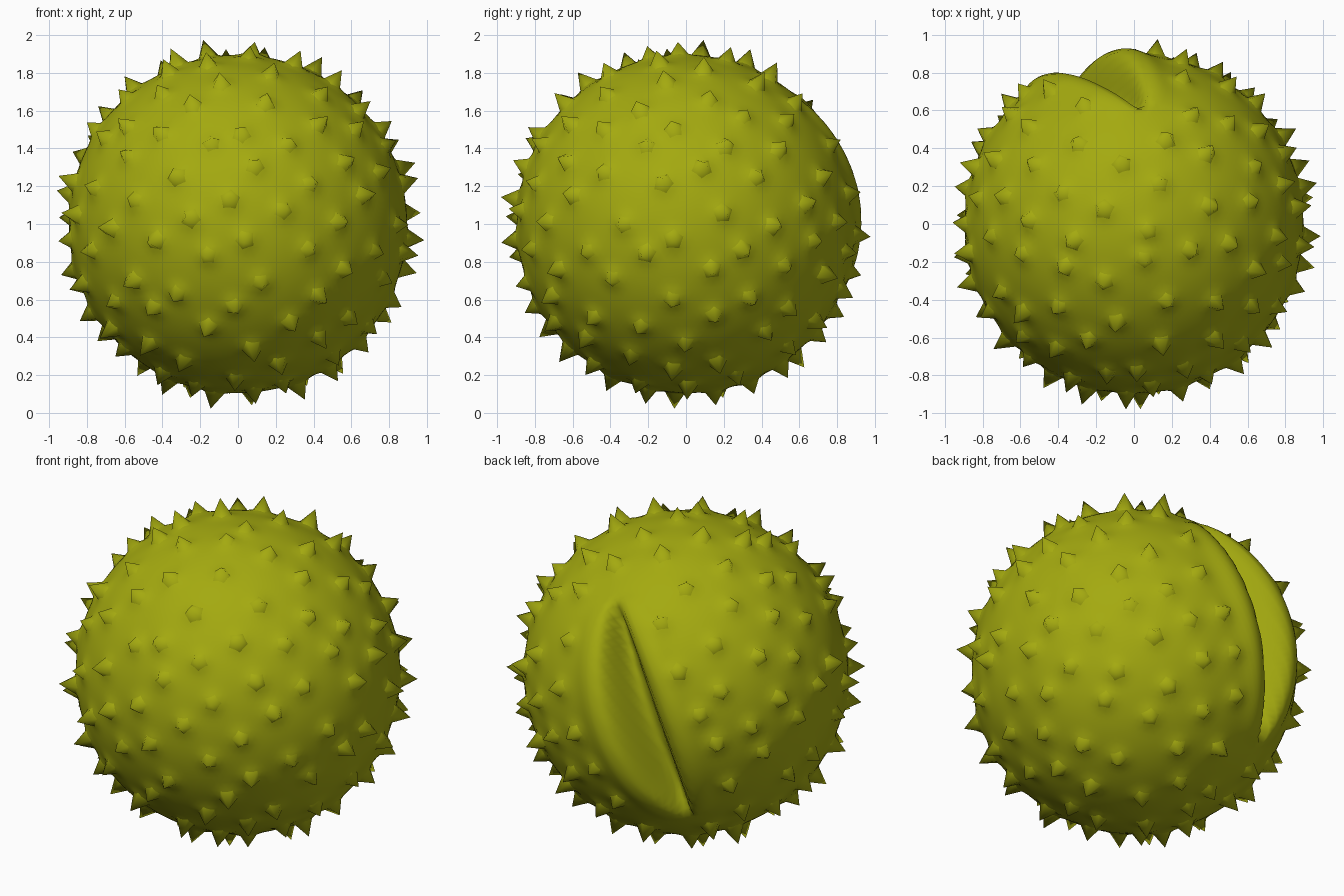
import bpy, bmesh, math, random
from mathutils import Vector, Matrix, kdtree

if "Cube" in bpy.data.objects:
    bpy.data.objects.remove(bpy.data.objects["Cube"])

random.seed(4)
CENTRE = Vector((0, 0, 1))
R = 0.895

mat = bpy.data.materials.new("husk_green")
mat.diffuse_color = (0.37, 0.40, 0.005, 1)
mat.use_nodes = True
mat.node_tree.nodes["Principled BSDF"].inputs["Base Color"].default_value = mat.diffuse_color

# Local frame of the split: runs from its top end to its bottom end on the back
top_end = Vector((0.06, 0.60, 0.66)).normalized()
low_end = Vector((-0.42, 0.56, -0.55)).normalized()
mid = (top_end + low_end).normalized()
along = (top_end - low_end).normalized()
side = along.cross(mid)
HALF = top_end.angle(low_end) / 2


def split_coords(d):
    """Position along the split (-1..1 inside) and sideways angle from it."""
    u = math.atan2(d.dot(along), d.dot(mid)) / HALF
    return u, math.asin(max(-1, min(1, d.dot(side))))


def split_width(u):
    return 0.19 * max(0, 1 - u * u) ** 0.8


def smooth(t):
    t = max(0, min(1, t))
    return t * t * (3 - 2 * t)


def split_offset(d):
    u, v = split_coords(d)
    if abs(u) >= 1:
        return 0
    w = split_width(u)
    fade = max(0, 1 - u * u) ** 0.5
    groove = smooth((w - abs(v)) / (0.75 * w + 0.02))
    lip = math.exp(-((abs(v) - w - 0.07) / 0.09) ** 2)
    return fade * (0.035 * lip - 0.24 * groove)


# Evenly scattered spike directions, leaving the lips of the split bare
N = 170
spikes = []
for i in range(N):
    z = 1 - (2 * i + 1) / N
    a = i * math.pi * (3 - math.sqrt(5))
    s = math.sqrt(1 - z * z)
    jitter = Vector([random.uniform(-0.05, 0.05) for _ in range(3)])
    d = (Vector((s * math.cos(a), s * math.sin(a), z)) + jitter).normalized()
    u, v = split_coords(d)
    if abs(u) < 1.05 and abs(v) < split_width(u) + 0.15:
        continue
    spikes.append(d)
tree = kdtree.KDTree(len(spikes))
for i, d in enumerate(spikes):
    tree.insert(d, i)
tree.balance()


def finish(bm, name):
    me = bpy.data.meshes.new(name)
    bm.to_mesh(me)
    bm.free()
    me.materials.append(mat)
    me.polygons.foreach_set("use_smooth", [True] * len(me.polygons))
    ob = bpy.data.objects.new(name, me)
    bpy.context.collection.objects.link(ob)
    return ob


# Husk: round body with the split pressed in and a swelling under each spike
bm = bmesh.new()
bmesh.ops.create_icosphere(bm, subdivisions=6, radius=1)
for vert in bm.verts:
    d = vert.co.normalized()
    dist = tree.find(d)[2]
    swell = 0.022 * math.exp(-(dist / 0.06) ** 2)
    vert.co = CENTRE + d * (R + swell + split_offset(d))
finish(bm, "husk")

# Spikes: short five-sided points standing on the husk
bm = bmesh.new()
for d in spikes:
    tip = random.uniform(0.965, 1.0)
    base = 0.865 + split_offset(d)
    lean = Vector([random.uniform(-0.09, 0.09) for _ in range(3)])
    rot = (d + lean).to_track_quat('Z', 'Y').to_matrix().to_4x4()
    spin = Matrix.Rotation(random.uniform(0, 6.28), 4, 'Z')
    h = tip - base
    place = Matrix.Translation(CENTRE + d * base) @ rot @ spin
    bmesh.ops.create_cone(bm, segments=5, radius1=0.078, radius2=0, depth=h,
                          matrix=place @ Matrix.Translation((0, 0, h / 2)))
bmesh.ops.remove_doubles(bm, verts=bm.verts, dist=0.0005)
# rest the lowest point on the floor
low = min(v.co.z for v in bm.verts)
bmesh.ops.translate(bm, verts=[v for v in bm.verts if v.co.z < 0], vec=(0, 0, -low if low < 0 else 0))
finish(bm, "spikes")
